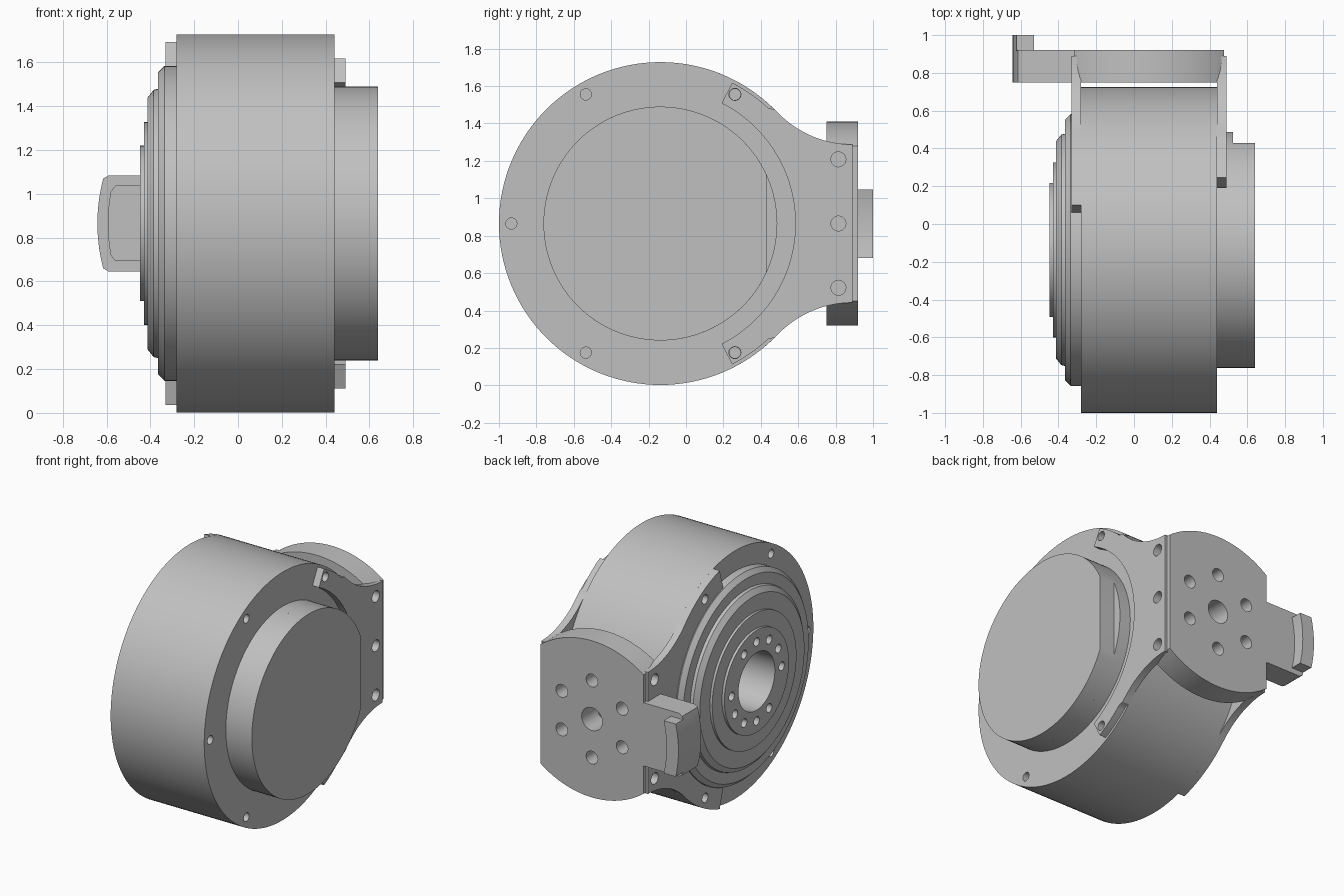
import bpy
import bmesh
from math import sin, cos, pi, radians, sqrt
from mathutils import Vector

cube = bpy.data.objects.get("Cube")
if cube:
    bpy.data.objects.remove(cube, do_unlink=True)

CY, CZ, R = -0.137, 0.865, 0.863      # drum axis and radius
MID_X = 0.08                          # middle of the drum along x

grey = bpy.data.materials.new("satin grey")
grey.use_nodes = True
grey.diffuse_color = (0.53, 0.53, 0.53, 1)
grey.node_tree.nodes["Principled BSDF"].inputs["Base Color"].default_value = grey.diffuse_color


def finish(name, bm):
    bmesh.ops.recalc_face_normals(bm, faces=bm.faces)
    mesh = bpy.data.meshes.new(name)
    bm.to_mesh(mesh)
    bm.free()
    mesh.materials.append(grey)
    obj = bpy.data.objects.new(name, mesh)
    bpy.context.collection.objects.link(obj)
    return obj


def prism(name, outline, axis, a, b):
    """Extrude a (y, z) outline along x, or an (x, z) outline along y."""
    bm = bmesh.new()
    place = (lambda u, v: (a, u, v)) if axis == "x" else (lambda u, v: (u, a, v))
    face = bm.faces.new([bm.verts.new(place(u, v)) for u, v in outline])
    new = bmesh.ops.extrude_face_region(bm, geom=[face])["geom"]
    shift = Vector((b - a, 0, 0) if axis == "x" else (0, b - a, 0))
    bmesh.ops.translate(bm, vec=shift, verts=[v for v in new if isinstance(v, bmesh.types.BMVert)])
    return finish(name, bm)


def arc(u, v, r, start, end, n):
    """Points on an arc, angles in degrees."""
    angles = [radians(start + (end - start) * i / n) for i in range(n + 1)]
    return [(u + r * cos(t), v + r * sin(t)) for t in angles]


def disc(u, v, r, n=96):
    return arc(u, v, r, 0, 360, n)[:-1]


def lathe(name, profile, n=128):
    """Spin an (x, radius) profile round the drum axis."""
    bm = bmesh.new()
    rings = [[bm.verts.new((x, y, z)) for y, z in disc(CY, CZ, r, n)] for x, r in profile]
    for p, q in zip(rings, rings[1:]):
        for i in range(n):
            j = (i + 1) % n
            bm.faces.new((p[i], p[j], q[j], q[i]))
    bm.faces.new(rings[0])
    bm.faces.new(rings[-1])
    return finish(name, bm)


def cut(obj, cutters):
    """Subtract the cutters from obj."""
    bpy.context.view_layer.objects.active = obj
    for c in cutters:
        mod = obj.modifiers.new("cut", "BOOLEAN")
        mod.operation, mod.solver, mod.object = "DIFFERENCE", "EXACT", c
        bpy.ops.object.modifier_apply(modifier=mod.name)
    for c in cutters:
        bpy.data.objects.remove(c, do_unlink=True)


def holes(places, r, axis, a, b):
    return [prism("cutter", disc(u, v, r, 20), axis, a, b) for u, v in places]


def polar(r, angles):
    return [(CY + r * cos(radians(t)), CZ + r * sin(radians(t))) for t in angles]


# Main drum, with screw holes in both faces
screws = polar(0.797, range(60, 301, 60))
drum = lathe("drum_housing", [(-0.28, R), (0.44, R)])
cut(drum, holes(screws, 0.03, "x", 0.36, 0.5) + holes(screws, 0.03, "x", -0.4, -0.2)
    + [prism("cutter", disc(CY, CZ, 0.2), "x", -0.4, -0.12)])

# Stepped output rings with a bore and a broken circle of bolt holes
rings = lathe("output_rings", [
    (-0.28, 0.72), (-0.335, 0.72), (-0.365, 0.69), (-0.365, 0.615), (-0.385, 0.61),
    (-0.413, 0.575), (-0.413, 0.463), (-0.43, 0.463), (-0.43, 0.355), (-0.448, 0.355)])
bolts = polar(0.275, [t for t in range(0, 360, 30) if t not in (30, 210)])
cut(rings, [prism("cutter", disc(CY, CZ, 0.2), "x", -0.6, -0.2)]
    + holes(bolts, 0.03, "x", -0.6, -0.34))

# Rear motor cap: round base, then a body with one flat side
CAP_R, FLAT = 0.625, 0.43
lathe("cap_base", [(0.44, CAP_R), (0.525, CAP_R)])
half = 65.1
prism("cap_body", arc(CY, CZ, CAP_R, half, 360 - half, 96) if FLAT < CY else
      arc(CY, CZ, CAP_R, 24.9, 335.1, 110), "x", 0.52, 0.64)


# Side plates: an arc band on the drum that flares out to the bracket
def side_plate(name, a, b, end, outer):
    flare = 0.64
    y0, z0 = polar(R, [45])[0]
    stretch = (0.89 - y0) / (flare * sin(pi / 4))
    upper = arc(CY, CZ, outer, end, 47, 10)
    for i in range(13):
        t = radians(45 * (1 - i / 12))
        upper.append((y0 + stretch * flare * (sin(pi / 4) - sin(t)),
                      z0 - flare * (cos(t) - cos(pi / 4))))
    lower = [(y, 2 * CZ - z) for y, z in reversed(upper)]
    plate = prism(name, upper + lower + arc(CY, CZ, 0.722, -end, end, 60), "x", a, b)
    ears = [(0.815, CZ + dz) for dz in (-0.343, 0, 0.343)]
    cut(plate, holes(screws[:1] + screws[-1:], 0.032, "x", a - 0.1, b + 0.1)
        + holes(ears, 0.04, "x", a - 0.1, b + 0.1))
    return plate


side_plate("cap_side_plate", 0.44, 0.49, 63, 0.845)
side_plate("output_side_plate", -0.33, -0.28, 74, R)

# Round-ended mounting plate at the back, with a hexagon of holes
BIG, W, H = 0.665, 0.397, 0.545
span = 36.65
top = arc(MID_X, CZ + H - BIG, BIG, 90 - span, 90 + span, 32)
bottom = [(x, 2 * CZ - z) for x, z in reversed(top)]
mount = prism("mounting_plate", top + bottom, "y", 0.75, 0.92)
hexagon = [(MID_X + 0.268 * sin(k * pi / 3), CZ + 0.268 * cos(k * pi / 3)) for k in range(6)]
ears = [(0.815, CZ + dz) for dz in (-0.343, 0, 0.343)]
cut(mount, holes(hexagon, 0.045, "y", 0.6, 1.0) + holes([(MID_X, CZ)], 0.08, "y", 0.6, 1.0)
    + holes(ears, 0.04, "x", 0.38, 0.6) + holes(ears, 0.04, "x", -0.5, -0.23))


# Arm with a bowed tip, and the curved stop lug standing on it
def bow(x, height, n=16):
    r = 0.8
    zs = [height * (1 - 2 * i / n) for i in range(n + 1)]
    return [(x + r - sqrt(r * r - z * z), CZ + z) for z in zs]


arm = prism("stop_arm", [(-0.31, CZ + 0.22), (-0.59, CZ + 0.22)] + bow(-0.642, 0.205)
            + [(-0.59, CZ - 0.22), (-0.31, CZ - 0.22)], "y", 0.75, 0.92)
cut(arm, [prism("cutter", [(-0.34, CZ + 0.17), (-0.56, CZ + 0.17)] + bow(-0.592, 0.145)
                + [(-0.56, CZ - 0.17), (-0.34, CZ - 0.17)], "y", 0.7, 0.77)])
prism("stop_lug", bow(-0.642, 0.183) + bow(-0.55, 0.183)[::-1], "y", 0.915, 1.0)

# Smooth the round walls and keep the edges crisp
bpy.ops.object.select_all(action="DESELECT")
for obj in bpy.context.scene.objects:
    if obj.type == "MESH":
        obj.select_set(True)
        bpy.context.view_layer.objects.active = obj
bpy.ops.object.shade_smooth_by_angle(angle=radians(30))
